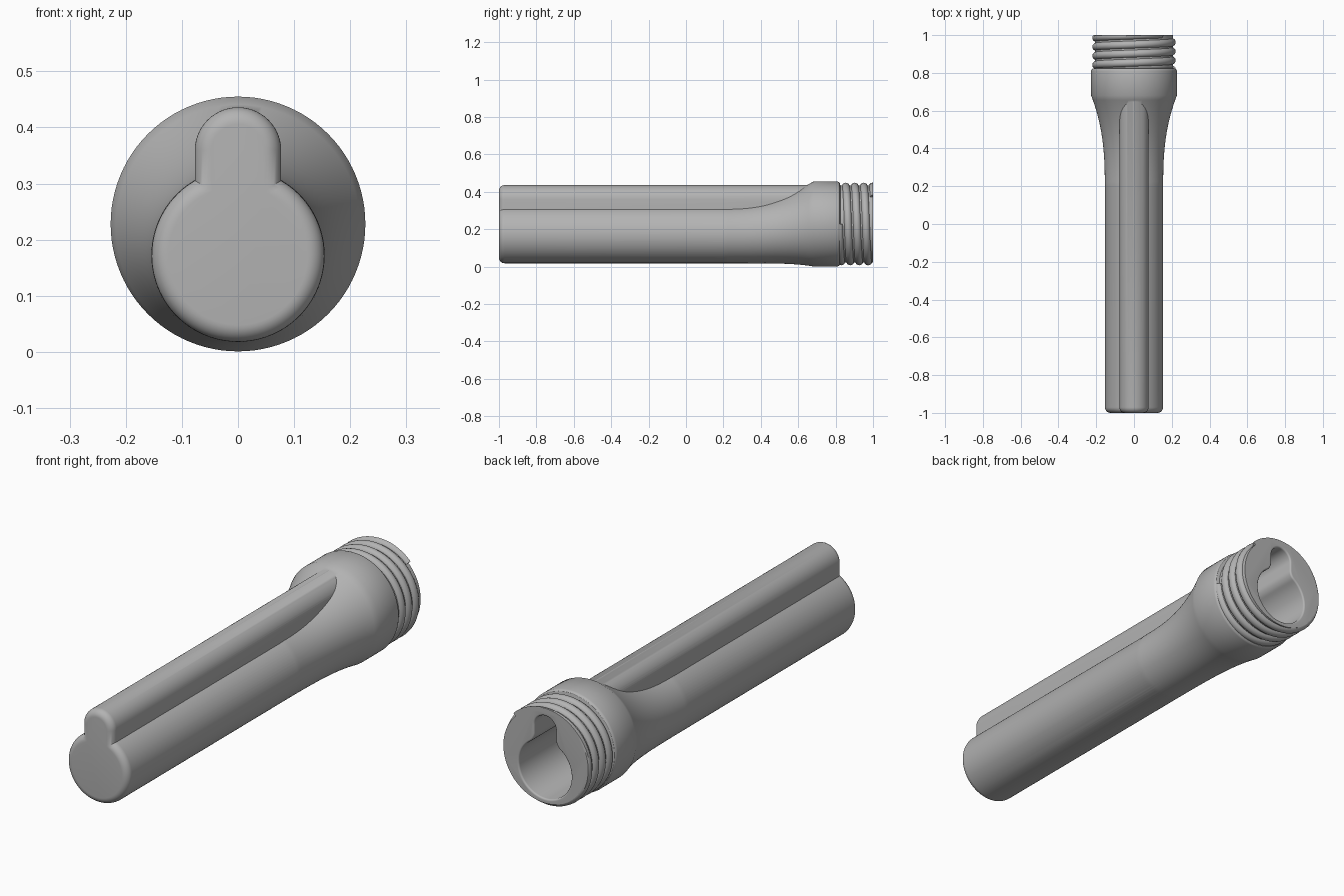
import bpy, bmesh
from math import sin, cos, pi, sqrt, atan2, radians

cube = bpy.data.objects.get("Cube")
if cube:
    bpy.data.objects.remove(cube, do_unlink=True)

grey = bpy.data.materials.new("plain grey")
grey.use_nodes = True
grey.diffuse_color = (0.45, 0.45, 0.45, 1)
grey.node_tree.nodes["Principled BSDF"].inputs["Base Color"].default_value = (0.45, 0.45, 0.45, 1)

BARREL_Z, SLOT_Z, HEAD_Z = 0.172, 0.359, 0.228


def loft(name, rings):
    """Skin a list of equal rings of points and cap both ends."""
    bm = bmesh.new()
    rows = [[bm.verts.new(p) for p in ring] for ring in rings]
    n = len(rows[0])
    for a, b in zip(rows, rows[1:]):
        for i in range(n):
            j = (i + 1) % n
            bm.faces.new((a[i], a[j], b[j], b[i]))
    bm.faces.new(rows[0])
    bm.faces.new(rows[-1])
    bmesh.ops.recalc_face_normals(bm, faces=bm.faces)
    mesh = bpy.data.meshes.new(name)
    bm.to_mesh(mesh)
    bm.free()
    mesh.materials.append(grey)
    obj = bpy.data.objects.new(name, mesh)
    bpy.context.collection.objects.link(obj)
    return obj


def arc(cx, cz, r, a0, a1, n):
    return [(cx + r * cos(a0 + (a1 - a0) * i / n), cz + r * sin(a0 + (a1 - a0) * i / n))
            for i in range(n + 1)]


def keyhole(y, r, w, fillet=0.0):
    """Round barrel with a narrow round-topped ridge above it."""
    fx = w + fillet
    fz = BARREL_Z + sqrt((r + fillet) ** 2 - fx ** 2)
    a = atan2(fz - BARREL_Z, fx)
    half = arc(0, BARREL_Z, r, -pi / 2, a, 32)
    if fillet:
        half += arc(fx, fz, fillet, a + pi, pi, 8)[1:]
    half += arc(0, SLOT_Z, w, 0, pi / 2, 14)
    mirrored = [(-x, z) for x, z in half[-2:0:-1]]
    return [(x, y, z) for x, z in half + mirrored]


def circle(y, r, cz):
    return [(x, y, z) for x, z in arc(0, cz, r, 0, 2 * pi, 96)[:-1]]


def boolean(obj, other, operation):
    mod = obj.modifiers.new(operation, 'BOOLEAN')
    mod.operation, mod.solver, mod.object = operation, 'EXACT', other
    bpy.context.view_layer.objects.active = obj
    bpy.ops.object.modifier_apply(modifier=mod.name)
    bpy.data.objects.remove(other, do_unlink=True)


# Barrel with a rounded closed end
R = 0.03
rings = []
for i in range(9):
    t = pi / 2 * i / 8
    inset = R * (1 - sin(t))
    rings.append(keyhole(-1 + R * (1 - cos(t)), 0.154 - inset, 0.077 - inset))
rings.append(keyhole(0.74, 0.154, 0.077))
body = loft("body", rings)

# Flared neck, collar and threaded spigot
rings = [circle(0.1, 0.14, BARREL_Z)]
for i in range(21):
    s = i / 20
    r = 0.1545 + 0.0725 * s ** 2.6
    rings.append(circle(0.2 + 0.48 * s, r, r + 0.018 - 0.017 * s ** 5))
for y, r in ((0.81, 0.227), (0.817, 0.225), (0.822, 0.22), (0.825, 0.206), (1.0, 0.206)):
    rings.append(circle(y, r, HEAD_Z))
boolean(body, loft("neck", rings), 'UNION')

# Keyhole bore with a softened mouth
rings = [keyhole(-0.96, 0.13, 0.053, 0.05)]
for i in range(6):
    t = pi / 2 * i / 5
    grow = 0.008 * (1 - cos(t))
    rings.append(keyhole(0.992 + 0.008 * sin(t), 0.13 + grow, 0.053 + grow, 0.05 - grow))
rings.append(keyhole(1.02, 0.138, 0.061, 0.042))
boolean(body, loft("bore", rings), 'DIFFERENCE')

# Right-hand screw thread, trimmed flush with the open end
PITCH, STEPS = 0.048, 72
rings = []
for i in range(int(STEPS * 3.9)):
    t = 2 * pi * i / STEPS
    y0 = 0.818 + PITCH * i / STEPS
    ring = []
    for k in range(9):
        a = pi * k / 8
        r = 0.2 + 0.021 * sin(a)
        ring.append((r * cos(t), min(y0 + 0.021 * cos(a), 1.0), HEAD_Z - r * sin(t)))
    rings.append(ring)
thread = loft("screw_thread", rings)

bpy.ops.object.select_all(action='DESELECT')
for obj in (body, thread):
    obj.select_set(True)
bpy.context.view_layer.objects.active = body
bpy.ops.object.shade_smooth_by_angle(angle=radians(32))
